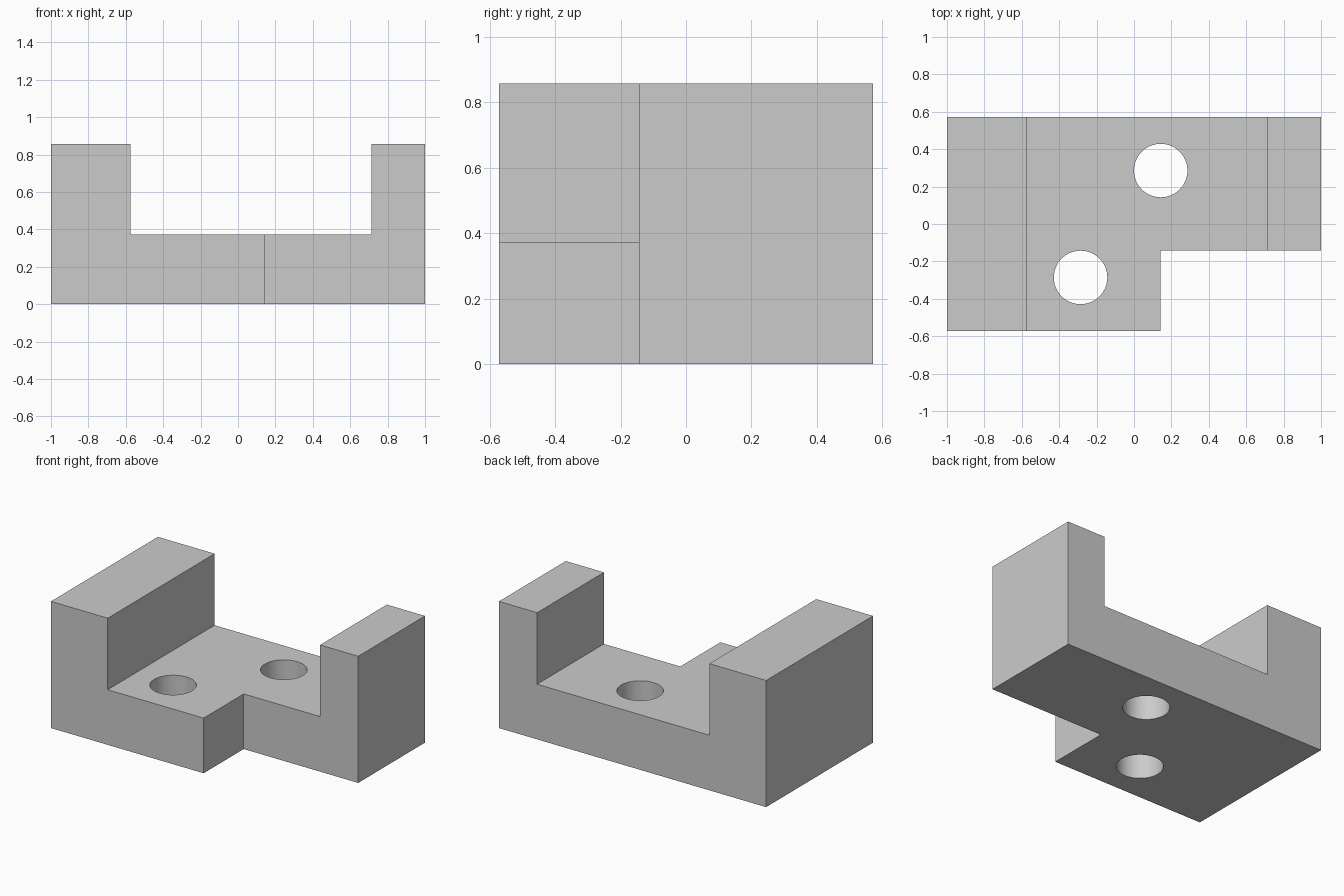
import bpy, bmesh, math

if "Cube" in bpy.data.objects:
    bpy.data.objects.remove(bpy.data.objects["Cube"])

U = 1 / 7                      # design module
DEPTH, HEIGHT, FLOOR = 8 * U, 6 * U, 0.373
LEFT_WALL, RIGHT_WALL = -0.575, 5 * U


def channel_body():
    """U-shaped front profile extruded along y."""
    profile = [(-1, 0), (1, 0), (1, HEIGHT), (RIGHT_WALL, HEIGHT), (RIGHT_WALL, FLOOR),
               (LEFT_WALL, FLOOR), (LEFT_WALL, HEIGHT), (-1, HEIGHT)]
    bm = bmesh.new()
    face = bm.faces.new([bm.verts.new((x, -DEPTH / 2, z)) for x, z in profile])
    ext = bmesh.ops.extrude_face_region(bm, geom=[face])
    moved = [v for v in ext["geom"] if isinstance(v, bmesh.types.BMVert)]
    bmesh.ops.translate(bm, verts=moved, vec=(0, DEPTH, 0))
    bmesh.ops.recalc_face_normals(bm, faces=bm.faces)
    mesh = bpy.data.meshes.new("bracket_body")
    bm.to_mesh(mesh)
    bm.free()
    obj = bpy.data.objects.new("bracket_body", mesh)
    bpy.context.collection.objects.link(obj)
    return obj


def cut(target, cutter):
    """Subtract the cutter from the target and remove it."""
    cutter.hide_render = True
    mod = target.modifiers.new("cut", "BOOLEAN")
    mod.operation, mod.solver, mod.object = "DIFFERENCE", "EXACT", cutter
    bpy.context.view_layer.objects.active = target
    bpy.ops.object.modifier_apply(modifier=mod.name)
    bpy.data.objects.remove(cutter)


body = channel_body()

# Front right corner notch
x0, x1, y0, y1 = U, 1.2, -0.8, -U
bpy.ops.mesh.primitive_cube_add(size=1, location=((x0 + x1) / 2, (y0 + y1) / 2, HEIGHT / 2))
notch = bpy.context.object
notch.name = "notch_cutter"
notch.scale = (x1 - x0, y1 - y0, 2)
bpy.context.view_layer.update()
cut(body, notch)

# Two through holes in the floor
for x, y in ((U, 2 * U), (-2 * U, -2 * U)):
    bpy.ops.mesh.primitive_cylinder_add(vertices=96, radius=U, depth=2, location=(x, y, 0.2))
    hole = bpy.context.object
    hole.name = "hole_cutter"
    cut(body, hole)

# Smooth hole walls, sharp edges elsewhere
bpy.ops.object.select_all(action="DESELECT")
body.select_set(True)
bpy.context.view_layer.objects.active = body
bpy.ops.object.shade_smooth_by_angle(angle=math.radians(30))
